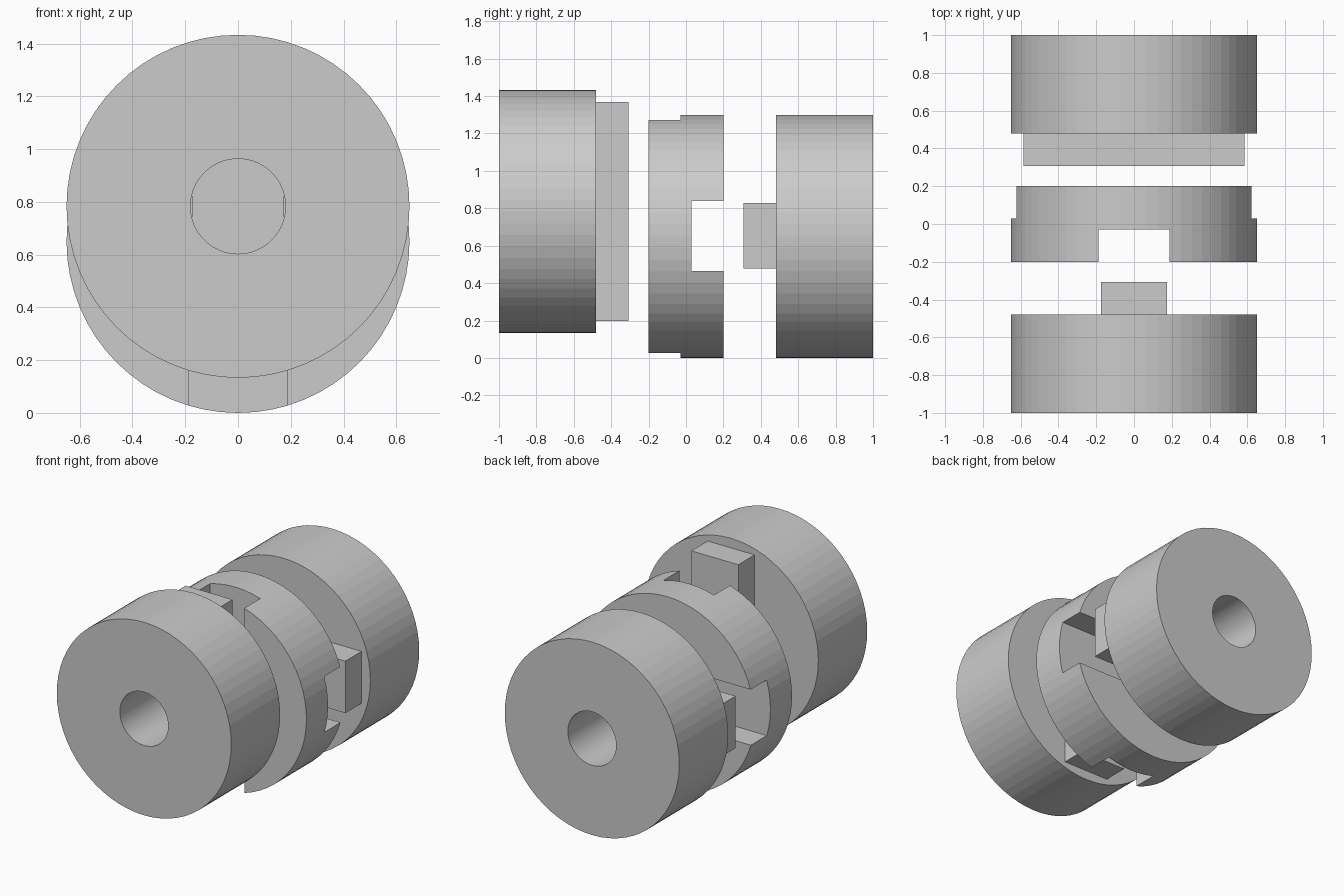
import bpy
from math import pi

if "Cube" in bpy.data.objects:
    bpy.data.objects.remove(bpy.data.objects["Cube"])

R, BORE, SIDES = 0.65, 0.18, 64


def cylinder(name, radius, y0, y1, z):
    bpy.ops.mesh.primitive_cylinder_add(vertices=SIDES, radius=radius, depth=y1 - y0,
                                        location=(0, (y0 + y1) / 2, z), rotation=(pi / 2, 0, 0))
    ob = bpy.context.object
    ob.name = name
    return ob


def box(name, sx, y0, y1, sz, z):
    bpy.ops.mesh.primitive_cube_add(size=1, location=(0, (y0 + y1) / 2, z))
    ob = bpy.context.object
    ob.name = name
    ob.scale = (sx, y1 - y0, sz)
    bpy.ops.object.transform_apply(location=False, rotation=False, scale=True)
    return ob


def cut(target, cutter):
    mod = target.modifiers.new("cut", 'BOOLEAN')
    mod.operation = 'DIFFERENCE'
    mod.solver = 'EXACT'
    mod.object = cutter
    bpy.context.view_layer.objects.active = target
    bpy.ops.object.modifier_apply(modifier=mod.name)
    bpy.data.objects.remove(cutter, do_unlink=True)


# Front hub: bored cylinder with an upright tongue, axis set higher
front = cylinder("front_hub", R, -1, -0.48, 0.783)
cut(front, cylinder("bore_cutter", BORE, -1.1, -0.4, 0.783))
box("front_tongue", 0.35, -0.48, -0.307, 1.17, 0.783)

# Middle disc: crossed slots on its two faces
disc = cylinder("middle_disc", R, -0.2, 0.2, 0.65)
cut(disc, box("front_slot_cutter", 0.374, -0.3, -0.03, 2, 0.65))
cut(disc, box("rear_slot_cutter", 2, 0.03, 0.3, 0.374, 0.653))

# Rear hub: bored cylinder with a level tongue
rear = cylinder("rear_hub", R, 0.48, 1, 0.65)
cut(rear, cylinder("bore_cutter", BORE, 0.4, 1.1, 0.65))
box("rear_tongue", 1.17, 0.307, 0.48, 0.35, 0.653)
